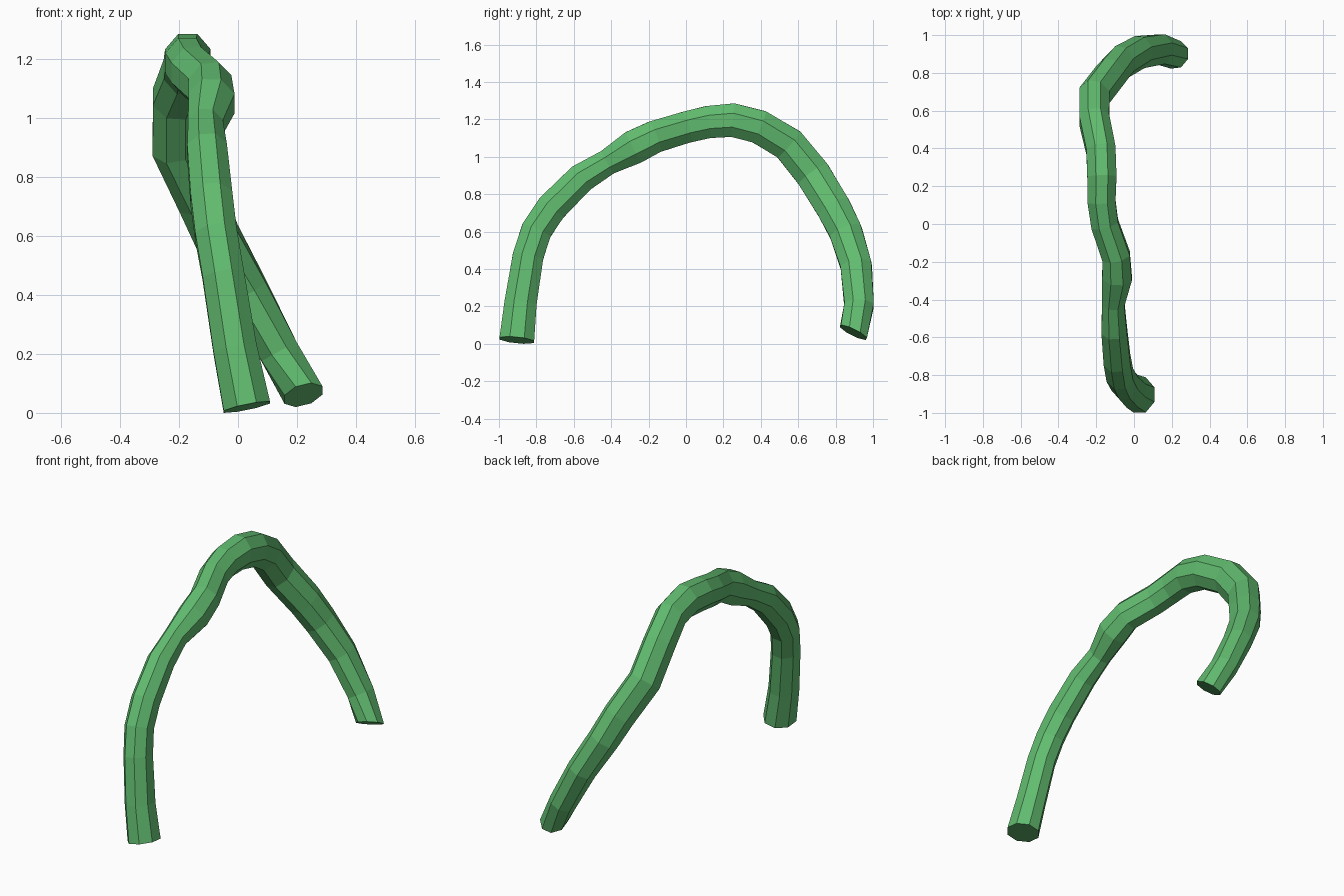
import bpy
import bmesh
import math
from mathutils import Vector

# Remove the default cube
default_cube = bpy.data.objects.get("Cube")
if default_cube:
    bpy.data.objects.remove(default_cube, do_unlink=True)

# Single green material
green = bpy.data.materials.new("leaf green")
green.use_nodes = True
green_colour = (0.12, 0.50, 0.16, 1.0)
green.diffuse_color = green_colour
green.node_tree.nodes["Principled BSDF"].inputs["Base Color"].default_value = green_colour

# Centre line of the bent stem: x, y, z, in-plane radius
stem_path = [
    (.03, -.905, .014, .095),
    (-.01, -.885, .21, .088),
    (-.05, -.845, .46, .084),
    (-.075, -.8, .6, .084),
    (-.09, -.72, .72, .084),
    (-.105, -.56, .88, .08),
    (-.11, -.42, .965, .07),
    (-.09, -.28, 1.045, .093),
    (-.095, -.17, 1.1, .088),
    (-.155, 0, 1.152, .086),
    (-.172, .12, 1.18, .088),
    (-.17, .25, 1.19, .092),
    (-.175, .39, 1.155, .092),
    (-.21, .55, 1.06, .094),
    (-.21, .68, .9, .096),
    (-.125, .79, .72, .094),
    (-.07, .855, .59, .09),
    (.03, .91, .41, .085),
    (.14, .925, .2, .08),
    (.222, .895, .055, .079),
]
SIDES = 8
LATERAL_RATIO = 0.86  # the stem is a little narrower sideways
FAR_CUT = Vector((.3, -.5, -1)).normalized()  # slant of the far cut end


def add_ring(bm, centre, tangent, radius):
    """One flattened octagonal section across the stem."""
    side = Vector((1, 0, 0))
    side = (side - tangent * side.dot(tangent)).normalized()
    normal = tangent.cross(side)
    ring = []
    for i in range(SIDES):
        angle = math.tau * (i + 0.5) / SIDES
        offset = side * math.cos(angle) * LATERAL_RATIO + normal * math.sin(angle)
        ring.append(bm.verts.new(centre + offset * radius * 1.06))
    return ring


def build_stem():
    bm = bmesh.new()
    centres = [Vector(p[:3]) for p in stem_path]
    last = len(centres) - 1
    rings = []
    for i, centre in enumerate(centres):
        before, after = centres[max(i - 1, 0)], centres[min(i + 1, last)]
        tangent = FAR_CUT if i == last else (after - before).normalized()
        rings.append(add_ring(bm, centre, tangent, stem_path[i][3]))

    # Skin the sections and close both cut ends
    for a, b in zip(rings, rings[1:]):
        for i in range(SIDES):
            j = (i + 1) % SIDES
            bm.faces.new((a[i], a[j], b[j], b[i]))
    bm.faces.new(rings[0])
    bm.faces.new(rings[-1])
    bmesh.ops.recalc_face_normals(bm, faces=bm.faces[:])

    # Rest the lowest point on the ground
    lowest = min(v.co.z for v in bm.verts)
    bmesh.ops.translate(bm, verts=bm.verts[:], vec=(0, 0, -lowest))

    mesh = bpy.data.meshes.new("bent_stem")
    bm.to_mesh(mesh)
    bm.free()
    mesh.materials.append(green)
    stem = bpy.data.objects.new("bent_stem", mesh)
    bpy.context.collection.objects.link(stem)
    return stem


build_stem()
